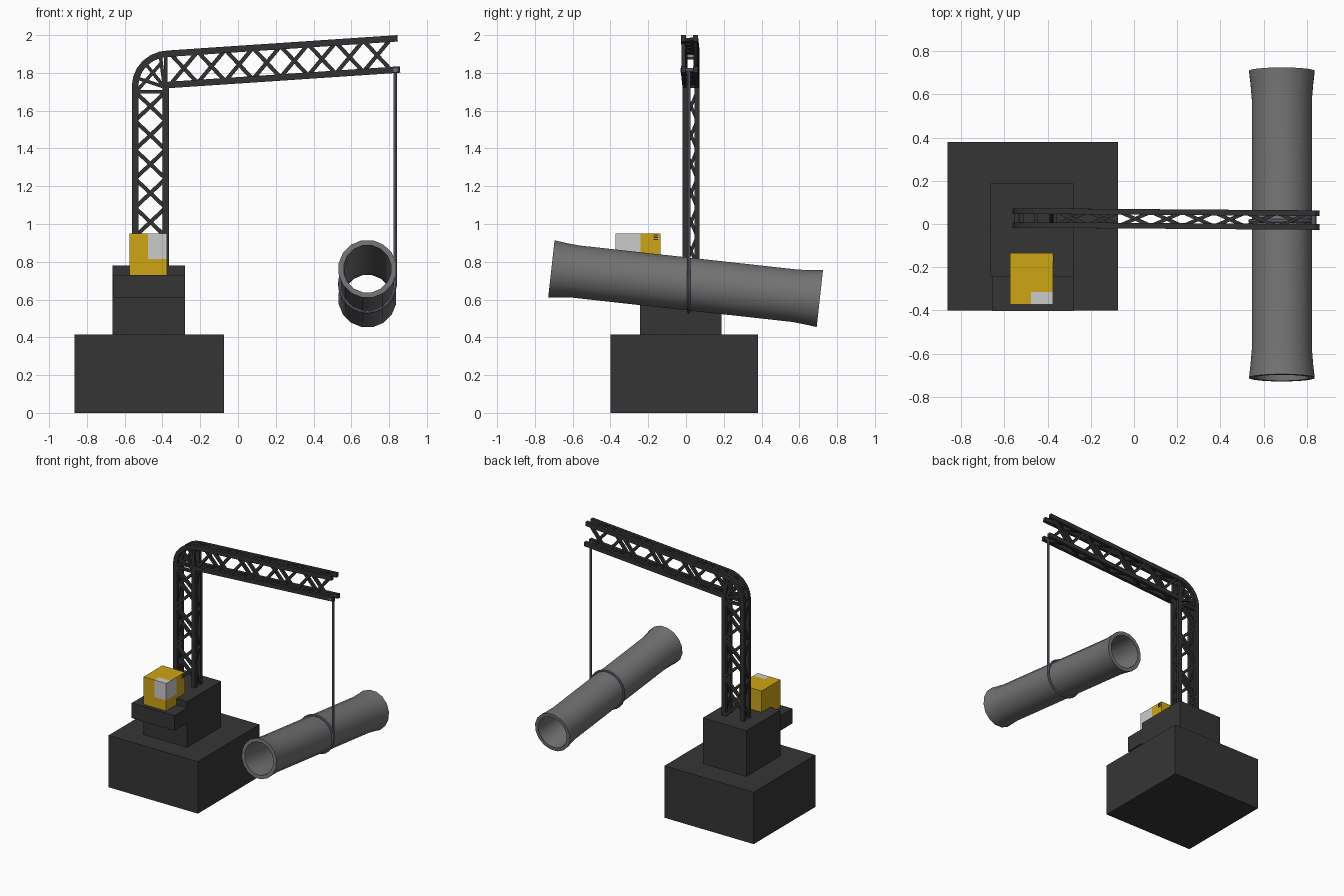
import bpy, bmesh, math
from mathutils import Vector, Matrix

if "Cube" in bpy.data.objects:
    bpy.data.objects.remove(bpy.data.objects["Cube"])


def material(name, rgb):
    m = bpy.data.materials.new(name)
    m.diffuse_color = (*rgb, 1)
    m.use_nodes = True
    m.node_tree.nodes["Principled BSDF"].inputs["Base Color"].default_value = m.diffuse_color
    return m


DARK = material("dark_steel", (0.036, 0.036, 0.036))
TRUSS = material("black_steel", (0.032, 0.032, 0.033))
PIPE = material("pipe_grey", (0.17, 0.17, 0.17))
YELLOW = material("cab_yellow", (0.62, 0.38, 0.007))
GLASS = material("window_grey", (0.60, 0.60, 0.58))
ROPE = material("rope_violet_grey", (0.17, 0.155, 0.235))


def finish(bm, name, *mats, smooth=False):
    bmesh.ops.recalc_face_normals(bm, faces=bm.faces)
    me = bpy.data.meshes.new(name)
    bm.to_mesh(me)
    bm.free()
    ob = bpy.data.objects.new(name, me)
    bpy.context.collection.objects.link(ob)
    for m in mats:
        me.materials.append(m)
    if smooth:
        bpy.ops.object.select_all(action='DESELECT')
        ob.select_set(True)
        bpy.context.view_layer.objects.active = ob
        bpy.ops.object.shade_smooth_by_angle(angle=math.radians(40))
    return ob


def add_box(bm, lo, hi):
    lo, hi = Vector(lo), Vector(hi)
    mat = Matrix.Translation((lo + hi) / 2) @ Matrix.Diagonal((*(hi - lo), 1))
    bmesh.ops.create_cube(bm, size=1, matrix=mat)


def box(name, lo, hi, mat):
    bm = bmesh.new()
    add_box(bm, lo, hi)
    return finish(bm, name, mat)


def beam(bm, a, b, w):
    """Square bar between two points."""
    a, b = Vector(a), Vector(b)
    d = b - a
    mat = (Matrix.Translation((a + b) / 2) @ d.to_track_quat('Z', 'Y').to_matrix().to_4x4()
           @ Matrix.Diagonal((w, w, d.length, 1)))
    bmesh.ops.create_cube(bm, size=1, matrix=mat)


def rod(bm, a, b, r, n=8):
    a, b = Vector(a), Vector(b)
    d = b - a
    mat = Matrix.Translation((a + b) / 2) @ d.to_track_quat('Z', 'Y').to_matrix().to_4x4()
    bmesh.ops.create_cone(bm, cap_ends=True, segments=n, radius1=r, radius2=r,
                          depth=d.length, matrix=mat)


# Base blocks and cab platform
box("base_block", (-0.865, -0.40, 0), (-0.075, 0.38, 0.415), DARK)
box("turret_block", (-0.665, -0.243, 0.415), (-0.28, 0.188, 0.78), DARK)
box("cab_platform", (-0.658, -0.403, 0.61), (-0.28, -0.243, 0.73), DARK)

# Cab with a window wrapping its front right upper corner
bm = bmesh.new()
add_box(bm, (-0.575, -0.372, 0.73), (-0.375, -0.135, 0.95))
for co, no in (((-0.477, 0, 0), (1, 0, 0)), ((0, -0.24, 0), (0, 1, 0)),
               ((0, -0.315, 0), (0, 1, 0)), ((0, 0, 0.815), (0, 0, 1))):
    bmesh.ops.bisect_plane(bm, geom=bm.verts[:] + bm.edges[:] + bm.faces[:],
                           plane_co=co, plane_no=no)
bm.normal_update()
for f in bm.faces:
    c, n = f.calc_center_median(), f.normal
    front = n.y < -0.9 and c.x > -0.477 and c.z > 0.815
    side = n.x > 0.9 and c.y < -0.24 and c.z > 0.815
    top = n.z > 0.9 and c.x > -0.477 and c.y < -0.315
    f.material_index = int(front or side or top)
finish(bm, "cab", YELLOW, GLASS)

# Small dark vent bars on the cab side
bm = bmesh.new()
for i in range(3):
    z = 0.915 + i * 0.012
    add_box(bm, (-0.376, -0.172, z), (-0.372, -0.147, z + 0.006))
finish(bm, "cab_vent", DARK)


# Lattice mast and boom
HALF = 0.032


def ymid(x):
    return 0.027 - 0.009 * max(0, x + 0.4) / 1.25


def chord(bm, pts, side, w=0.034, t=0.026):
    """Mitred square chord following an x-z path."""
    pts = [Vector(p) for p in pts]
    rings = []
    for i, p in enumerate(pts):
        d0 = (p - pts[i - 1]).normalized() if i else None
        d1 = (pts[i + 1] - p).normalized() if i < len(pts) - 1 else None
        d0, d1 = d0 or d1, d1 or d0
        d = (d0 + d1).normalized()
        n = Vector((-d.y, d.x)) * (w / 2) / max(0.3, d.dot(d1))
        y = ymid(p.x) + side * HALF
        rings.append([bm.verts.new((p.x + s * n.x, y + k * t / 2, p.y + s * n.y))
                      for s, k in ((1, 1), (1, -1), (-1, -1), (-1, 1))])
    for r, q in zip(rings, rings[1:]):
        for j in range(4):
            bm.faces.new((r[j], r[j - 1], q[j - 1], q[j]))
    bm.faces.new(rings[0])
    bm.faces.new(rings[-1])


arc = [(-0.545 + 0.18 * (1 - math.cos(t)), 1.73 + 0.172 * math.sin(t))
       for t in (math.radians(a) for a in range(0, 91, 15))]
outer = [(-0.545, 0.77)] + arc + [(0.845, 1.983)]
inner = [(-0.383, 0.77), (-0.383, 1.735), (0.858, 1.818)]
bm = bmesh.new()
for s in (-1, 1):
    chord(bm, outer, s)
    chord(bm, inner, s)
finish(bm, "lattice_chords", TRUSS)


def lerp(a, b, t):
    return (a[0] + (b[0] - a[0]) * t, a[1] + (b[1] - a[1]) * t)


def node(p, side):
    return (p[0], ymid(p[0]) + side * HALF, p[1])


def lattice(bm, a0, a1, b0, b1, n, w=0.021):
    """Opposed zigzags on the four sides between chord lines a and b."""
    for i in range(n):
        t, u = i / n, (i + 1) / n
        at, au, bt, bu = lerp(a0, a1, t), lerp(a0, a1, u), lerp(b0, b1, t), lerp(b0, b1, u)
        for s in (-1, 1):
            p, q = (at, bu) if (i % 2 == 0) == (s < 0) else (bt, au)
            beam(bm, node(p, s), node(q, s), w)
        k = 1 if i % 2 else -1
        beam(bm, node(at, k), node(au, -k), w * 0.8)
        beam(bm, node(bt, -k), node(bu, k), w * 0.8)


bm = bmesh.new()
lattice(bm, (-0.545, 0.78), (-0.545, 1.70), (-0.383, 0.78), (-0.383, 1.70), 6)
finish(bm, "mast_bracing", TRUSS)

bm = bmesh.new()
lattice(bm, (-0.36, 1.737), (0.81, 1.815), (-0.36, 1.903), (0.81, 1.981), 8)
finish(bm, "boom_bracing", TRUSS)

# Fan of braces inside the bend
bm = bmesh.new()
for s in (-1, 1):
    beam(bm, node((-0.545, 1.70), s), node((-0.383, 1.70), s), 0.02)
    beam(bm, node((-0.383, 1.735), s), node((-0.383, 1.90), s), 0.02)
    for k in (1, 3, 5):
        beam(bm, node((-0.39, 1.725), s), node(arc[k], s), 0.018)
    beam(bm, node((-0.53, 1.71), s), node((-0.40, 1.86), s), 0.018)
for k in (0, 2, 4, 6):
    beam(bm, node(arc[k], -1), node(arc[k], 1), 0.018)
finish(bm, "bend_bracing", TRUSS)

# Hollow flared pipe, lathed around its tilted axis
C = Vector((0.685, -0.002, 0.684))
L, N = 0.715, 16
profile = [(-L, 0.155), (-L + 0.06, 0.148), (-L + 0.13, 0.142), (L - 0.13, 0.142),
           (L - 0.06, 0.148), (L, 0.155), (L, 0.127), (L - 0.13, 0.12),
           (-L + 0.13, 0.12), (-L, 0.127)]
tilt = Matrix.Translation(C) @ Matrix.Rotation(math.radians(-6.3), 4, 'X')
bm = bmesh.new()
rings = []
for y, r in profile:
    rings.append([bm.verts.new(tilt @ Vector((r * math.cos(a), y, r * math.sin(a))))
                  for a in (2 * math.pi * (i + 0.5) / N for i in range(N))])
for k in range(len(rings)):
    p, q = rings[k - 1], rings[k]
    for i in range(N):
        bm.faces.new((p[i - 1], p[i], q[i], q[i - 1]))
finish(bm, "hanging_pipe", PIPE, smooth=True)

# Rope sling: ring round the pipe, hoist rope and tip pin
RY = 0.014
bpy.ops.mesh.primitive_torus_add(major_segments=24, minor_segments=8, major_radius=0.147,
                                 minor_radius=0.009, location=(0.685, RY, 0.682),
                                 rotation=(math.pi / 2, 0, 0))
sling = bpy.context.object
sling.name = "sling_ring"
sling.data.materials.append(ROPE)
bpy.ops.object.shade_smooth_by_angle(angle=math.radians(40))

bm = bmesh.new()
rod(bm, (0.833, RY, 0.67), (0.833, RY, 1.82), 0.009)
rod(bm, (0.833, -0.028, 1.815), (0.833, 0.062, 1.815), 0.012)
finish(bm, "hoist_rope", ROPE, smooth=True)
